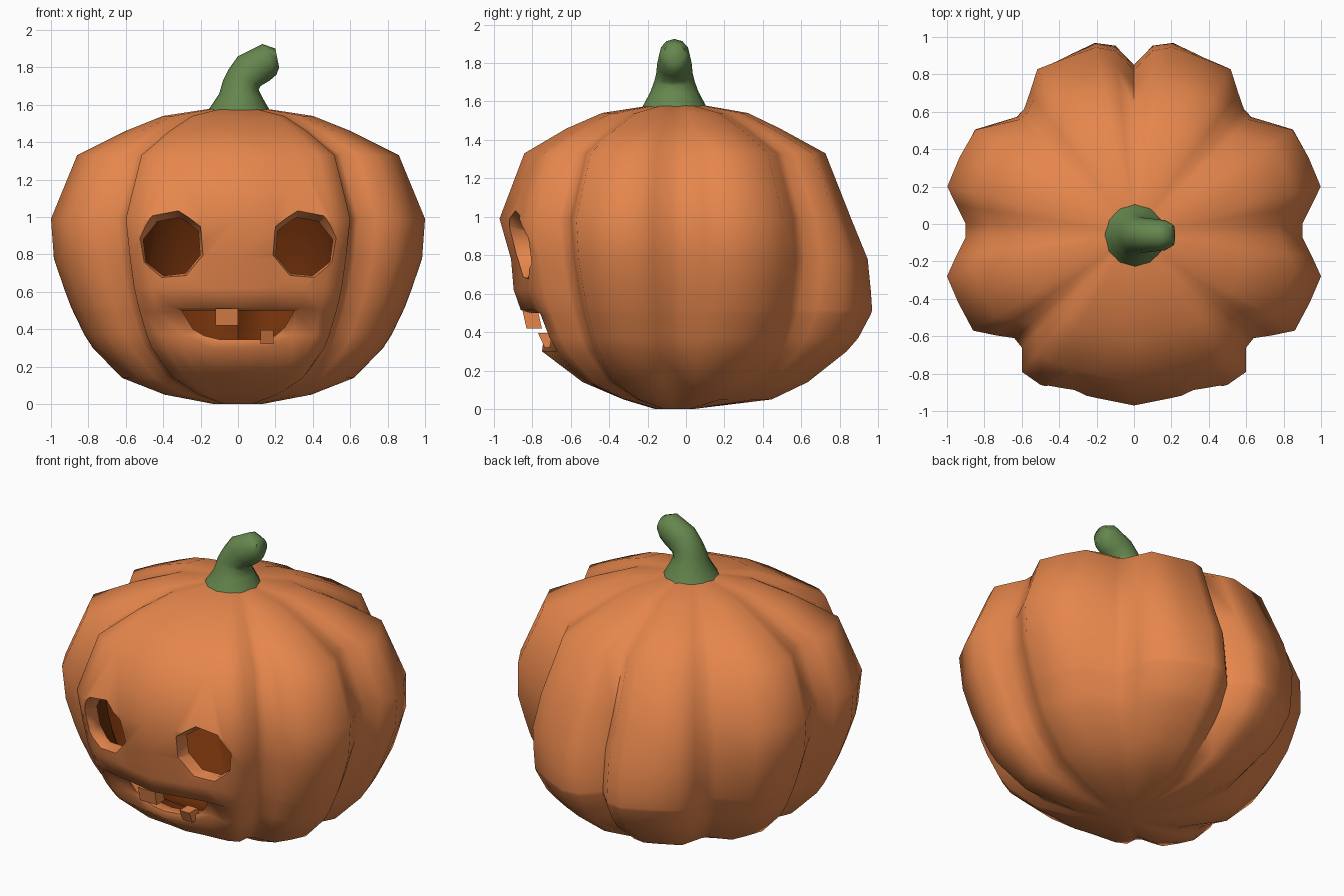
import bpy, bmesh, math
from mathutils import Vector

if "Cube" in bpy.data.objects:
    bpy.data.objects.remove(bpy.data.objects["Cube"], do_unlink=True)


def material(name, rgb):
    m = bpy.data.materials.new(name)
    m.use_nodes = True
    m.diffuse_color = (*rgb, 1)
    m.node_tree.nodes["Principled BSDF"].inputs["Base Color"].default_value = (*rgb, 1)
    return m


ORANGE = material("pumpkin orange", (0.79, 0.24, 0.073))
BROWN = material("hollow brown", (0.165, 0.03, 0.003))
GREEN = material("stem green", (0.13, 0.24, 0.075))


def make_object(name, bm, *mats):
    mesh = bpy.data.meshes.new(name)
    bm.to_mesh(mesh)
    bm.free()
    for m in mats:
        mesh.materials.append(m)
    ob = bpy.data.objects.new(name, mesh)
    bpy.context.collection.objects.link(ob)
    return ob


def loft(bm, rings, mat=0, inward=False):
    """Skin a list of point rings and cap both ends."""
    loops = [[bm.verts.new(p) for p in ring] for ring in rings]
    n = len(loops[0])
    faces = [bm.faces.new((a[i], a[(i + 1) % n], b[(i + 1) % n], b[i]))
             for a, b in zip(loops, loops[1:]) for i in range(n)]
    faces += [bm.faces.new(loops[0]), bm.faces.new(loops[-1])]
    bmesh.ops.recalc_face_normals(bm, faces=faces)
    if inward:
        bmesh.ops.reverse_faces(bm, faces=faces)
    for f in faces:
        f.material_index = mat


def smooth(ob, degrees):
    bpy.ops.object.select_all(action='DESELECT')
    ob.select_set(True)
    bpy.context.view_layer.objects.active = ob
    bpy.ops.object.shade_smooth_by_angle(angle=math.radians(degrees))


# Plan outline of the seven lobes, front to back, mirrored
half = [(0, -.97), (.2, -.93), (.38, -.89), (.5, -.86), (.6, -.79), (.6, -.66), (.64, -.61),
        (.74, -.595), (.86, -.57), (.94, -.42), (1, -.28), (.95, -.17), (.9, -.07), (.9, 0),
        (.95, .1), (1, .2), (.94, .36), (.865, .515), (.64, .585), (.6, .63), (.57, .72),
        (.53, .85), (.37, .915), (.21, .975), (.1, .955), (0, .85)]
outline = half + [(-x, y) for x, y in half[-2:0:-1]]

# Height, then outline scale at the sides, back and front
levels = [(1.58, .14, .14, .14), (1.54, .40, .36, .42), (1.46, .60, .52, .62),
          (1.33, .86, .75, .86), (.99, 1, .88, 1), (.78, .985, .97, .935),
          (.62, .93, .99, .92), (.515, .89, 1, .88), (.495, .88, .995, .87),
          (.37, .82, .93, .81), (.3, .775, .87, .76), (.14, .62, .67, .53),
          (.05, .39, .49, .30), (0, .13, .08, .12)]
lip_scale = {.495: .80, .37: .75}   # the mouth sits back under the upper lip
CENTRE = Vector((0, -.05, .8))


def body_rings(size):
    rings = []
    for z, side, back, front in levels:
        ring = []
        for x, y in outline:
            d = Vector((x, y - CENTRE.y, 0))
            lean = d.normalized().y
            s = side + ((back if lean > 0 else front) - side) * abs(lean) ** 3
            if y < 0 and abs(x) < .45:
                s = lip_scale.get(z, s)
            ring.append(CENTRE + (d * s + Vector((0, 0, z - CENTRE.z))) * size)
        rings.append(ring)
    return rings


# Hollow body: outer skin and brown inner wall
bm = bmesh.new()
loft(bm, body_rings(1))
loft(bm, body_rings(.9), mat=1, inward=True)
body = make_object("pumpkin_body", bm, ORANGE, BROWN)


# Cutters: flared eight-sided eyes and a grinning mouth
def eye_cutter(side):
    bm = bmesh.new()
    rings = []
    for y, r, x, z in ((-1.2, .2, .375, .85), (-.91, .2, .375, .85),
                       (-.78, .157, .355, .837), (-.4, .157, .355, .837)):
        angles = [math.tau * (i + .35) / 8 for i in range(8)]
        rings.append([(side * (x + r * math.cos(a)), y, z + r * math.sin(a)) for a in angles])
    loft(bm, rings)
    return make_object("eye_cutter", bm, ORANGE)


mouth = [(-.3, .5), (-.24, .4), (-.18, .365), (-.1, .345), (.12, .345), (.2, .365),
         (.25, .41), (.3, .5)]
bm = bmesh.new()
loft(bm, [[(x, y, z) for x, z in mouth] for y in (-1.2, -.4)])
cutters = [eye_cutter(1), eye_cutter(-1), make_object("mouth_cutter", bm, ORANGE)]

bpy.ops.object.select_all(action='DESELECT')
bpy.context.view_layer.objects.active = body
body.select_set(True)
for cutter in cutters:
    mod = body.modifiers.new("carve", 'BOOLEAN')
    mod.operation = 'DIFFERENCE'
    mod.solver = 'EXACT'
    mod.object = cutter
    bpy.ops.object.modifier_apply(modifier=mod.name)
for cutter in cutters:
    bpy.data.objects.remove(cutter, do_unlink=True)
smooth(body, 60)


# Teeth: blocks that can lean forward towards the top
def tooth(name, low, high, lean):
    bm = bmesh.new()
    (x0, y0, z0), (x1, y1, z1) = low, high
    loft(bm, [[(x0, y0 - s, z), (x1, y0 - s, z), (x1, y1 - s, z), (x0, y1 - s, z)]
              for z, s in ((z0, 0), (z1, lean))])
    return make_object(name, bm, ORANGE)


tooth("upper_tooth", (-.12, -.83, .42), (0, -.75, .51), .02)
tooth("lower_tooth", (.12, -.735, .32), (.19, -.65, .395), .035)

# Bent stem: left and right edge of each ring, and its depth
stem = [((-.16, 1.57), (.17, 1.57), .168), ((-.1, 1.66), (.13, 1.64), .125),
        ((-.08, 1.73), (.11, 1.68), .105), ((-.05, 1.79), (.12, 1.7), .095),
        ((0, 1.86), (.17, 1.73), .09), ((.13, 1.925), (.205, 1.76), .08),
        ((.2, 1.9), (.22, 1.8), .055)]
rings = []
for left, right, depth in stem:
    a, b = Vector((left[0], -.06, left[1])), Vector((right[0], -.06, right[1]))
    angles = [math.tau * i / 12 for i in range(12)]
    rings.append([(a + b) / 2 + (b - a) / 2 * math.cos(t) + Vector((0, depth * math.sin(t), 0))
                  for t in angles])
bm = bmesh.new()
loft(bm, rings)
smooth(make_object("stem", bm, GREEN), 60)
